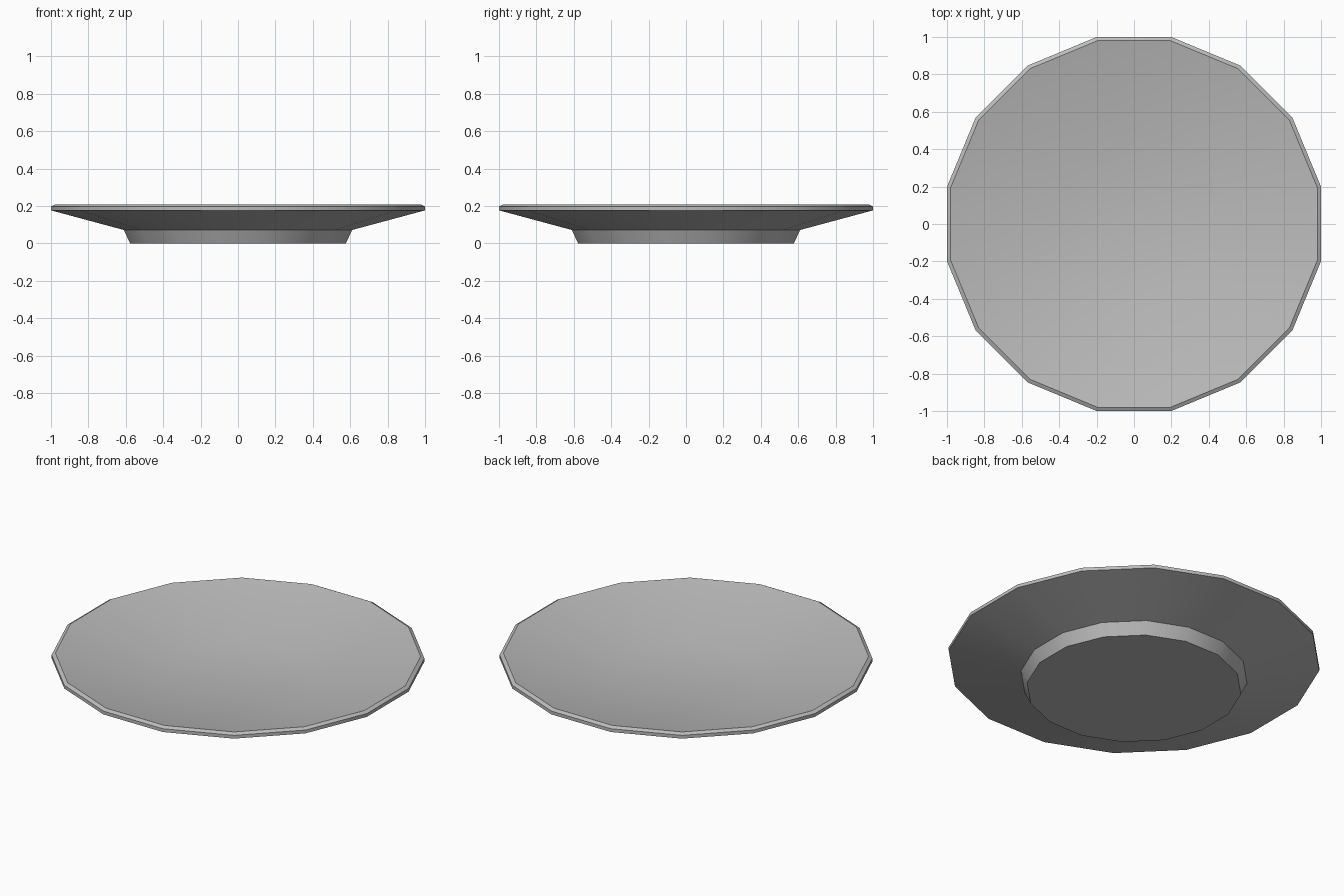
import bpy, bmesh, math

cube = bpy.data.objects.get("Cube")
if cube:
    bpy.data.objects.remove(cube, do_unlink=True)

SIDES = 16
# Half-width across flats and height, from the foot up over the rim into the well
PROFILE = [(0.577, 0.0), (0.61, 0.072), (1.0, 0.177), (1.0, 0.197),
           (0.98, 0.208), (0.42, 0.083)]

glaze = bpy.data.materials.new("plain_grey")
glaze.use_nodes = True
grey = (0.5, 0.5, 0.5, 1.0)
glaze.diffuse_color = grey
glaze.node_tree.nodes["Principled BSDF"].inputs["Base Color"].default_value = grey


def ring(bm, flat, z):
    """One sixteen-sided ring with flats facing the axes."""
    radius = flat / math.cos(math.pi / SIDES)
    angles = [(i + 0.5) * math.tau / SIDES for i in range(SIDES)]
    return [bm.verts.new((radius * math.cos(a), radius * math.sin(a), z)) for a in angles]


# Plate: rings joined into walls, closed by the foot base and the well floor
bm = bmesh.new()
rings = [ring(bm, flat, z) for flat, z in PROFILE]
for low, high in zip(rings, rings[1:]):
    for i in range(SIDES):
        j = (i + 1) % SIDES
        bm.faces.new((low[i], low[j], high[j], high[i]))
bm.faces.new(rings[0][::-1])
bm.faces.new(rings[-1])
bmesh.ops.recalc_face_normals(bm, faces=bm.faces)

mesh = bpy.data.meshes.new("plate")
bm.to_mesh(mesh)
bm.free()
mesh.materials.append(glaze)
plate = bpy.data.objects.new("plate", mesh)
bpy.context.collection.objects.link(plate)

# Smooth the round walls, keep the rim and foot edges sharp
bpy.ops.object.select_all(action="DESELECT")
plate.select_set(True)
bpy.context.view_layer.objects.active = plate
bpy.ops.object.shade_smooth_by_angle(angle=math.radians(30))
